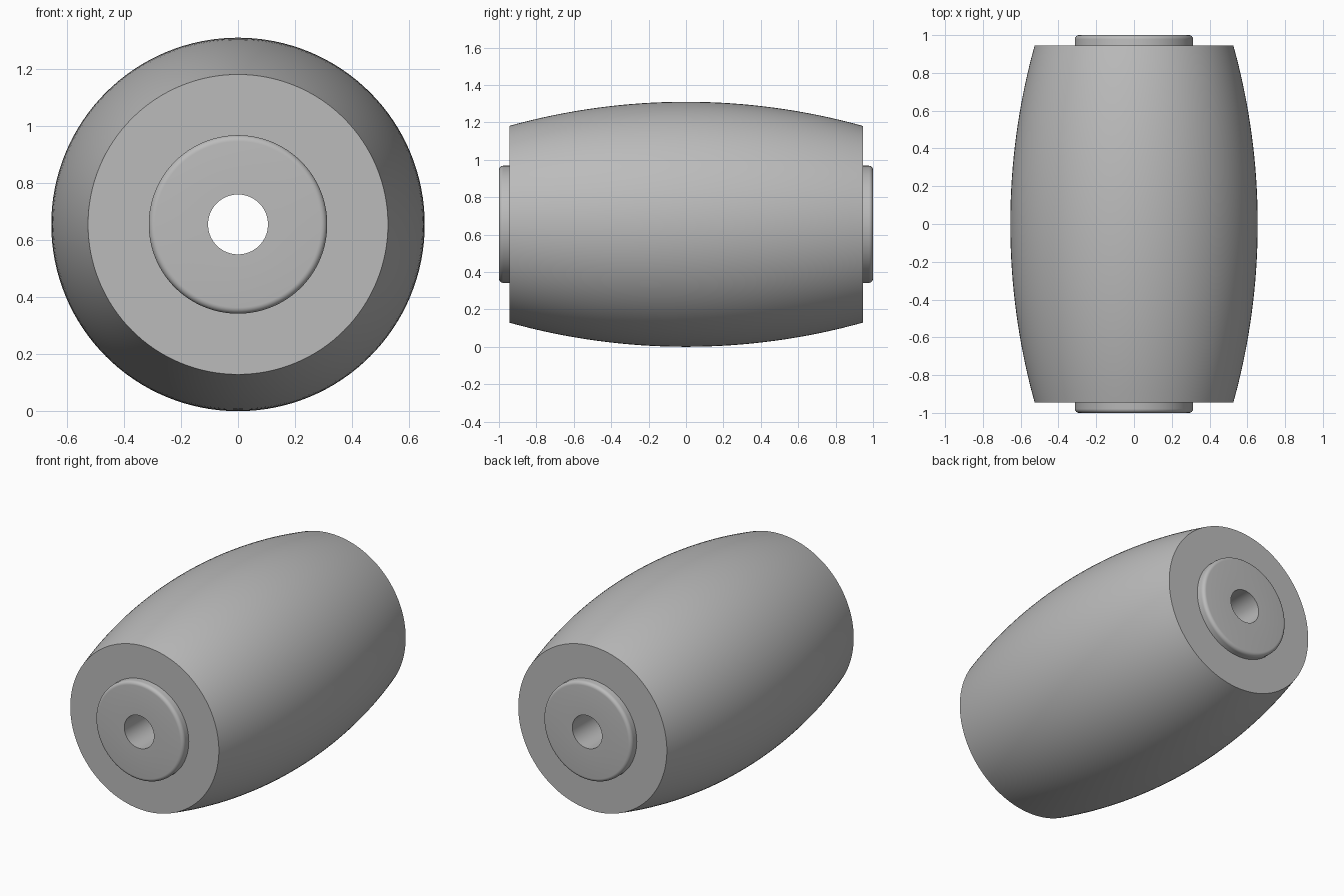
import bpy
import bmesh
import math

SEGMENTS = 128
CENTRE_Z = 0.655       # largest radius, so the roller rests on the ground
HALF_LENGTH = 1.0
HALF_BODY = 0.945
END_RADIUS = 0.526
HUB_RADIUS = 0.313
BORE_RADIUS = 0.105
FILLET = 0.022

cube = bpy.data.objects.get("Cube")
if cube:
    bpy.data.objects.remove(cube, do_unlink=True)

# One plain grey for everything
grey = bpy.data.materials.new("plain_grey")
grey.use_nodes = True
colour = (0.5, 0.5, 0.5, 1.0)
grey.diffuse_color = colour
grey.node_tree.nodes["Principled BSDF"].inputs["Base Color"].default_value = colour


def lathe(name, profile):
    """Spin a closed (radius, y) profile about the lengthwise axis."""
    bm = bmesh.new()
    rings = []
    for i in range(SEGMENTS):
        a = 2 * math.pi * i / SEGMENTS
        rings.append([bm.verts.new((r * math.cos(a), y, r * math.sin(a))) for r, y in profile])
    count = len(profile)
    for i, ring in enumerate(rings):
        following = rings[(i + 1) % SEGMENTS]
        for j in range(count):
            k = (j + 1) % count
            bm.faces.new((ring[j], ring[k], following[k], following[j]))
    bmesh.ops.recalc_face_normals(bm, faces=bm.faces)
    mesh = bpy.data.meshes.new(name)
    bm.to_mesh(mesh)
    bm.free()
    mesh.materials.append(grey)
    obj = bpy.data.objects.new(name, mesh)
    obj.location.z = CENTRE_Z
    bpy.context.collection.objects.link(obj)
    bpy.ops.object.select_all(action="DESELECT")
    obj.select_set(True)
    bpy.context.view_layer.objects.active = obj
    bpy.ops.object.shade_smooth_by_angle(angle=math.radians(30))
    return obj


# Barrel body: circular-arc crown with flat ends, hollow for the sleeve
sag = CENTRE_Z - END_RADIUS
arc_radius = (HALF_BODY ** 2 + sag ** 2) / (2 * sag)
half_angle = math.asin(HALF_BODY / arc_radius)
steps = 32
body = []
for i in range(steps + 1):
    t = half_angle * (2 * i / steps - 1)
    body.append((CENTRE_Z - arc_radius * (1 - math.cos(t)), arc_radius * math.sin(t)))
body += [(HUB_RADIUS - 0.01, HALF_BODY), (HUB_RADIUS - 0.01, -HALF_BODY)]
lathe("barrel_body", body)

# Bored sleeve with rounded outer rims, protruding at both ends
rim = []
for i in range(7):
    t = math.pi / 2 * i / 6
    rim.append((HUB_RADIUS - FILLET + FILLET * math.cos(t),
                HALF_LENGTH - FILLET + FILLET * math.sin(t)))
half = rim + [(BORE_RADIUS, HALF_LENGTH)]
sleeve = half + [(r, -y) for r, y in reversed(half)]
lathe("hub_sleeve", sleeve)
